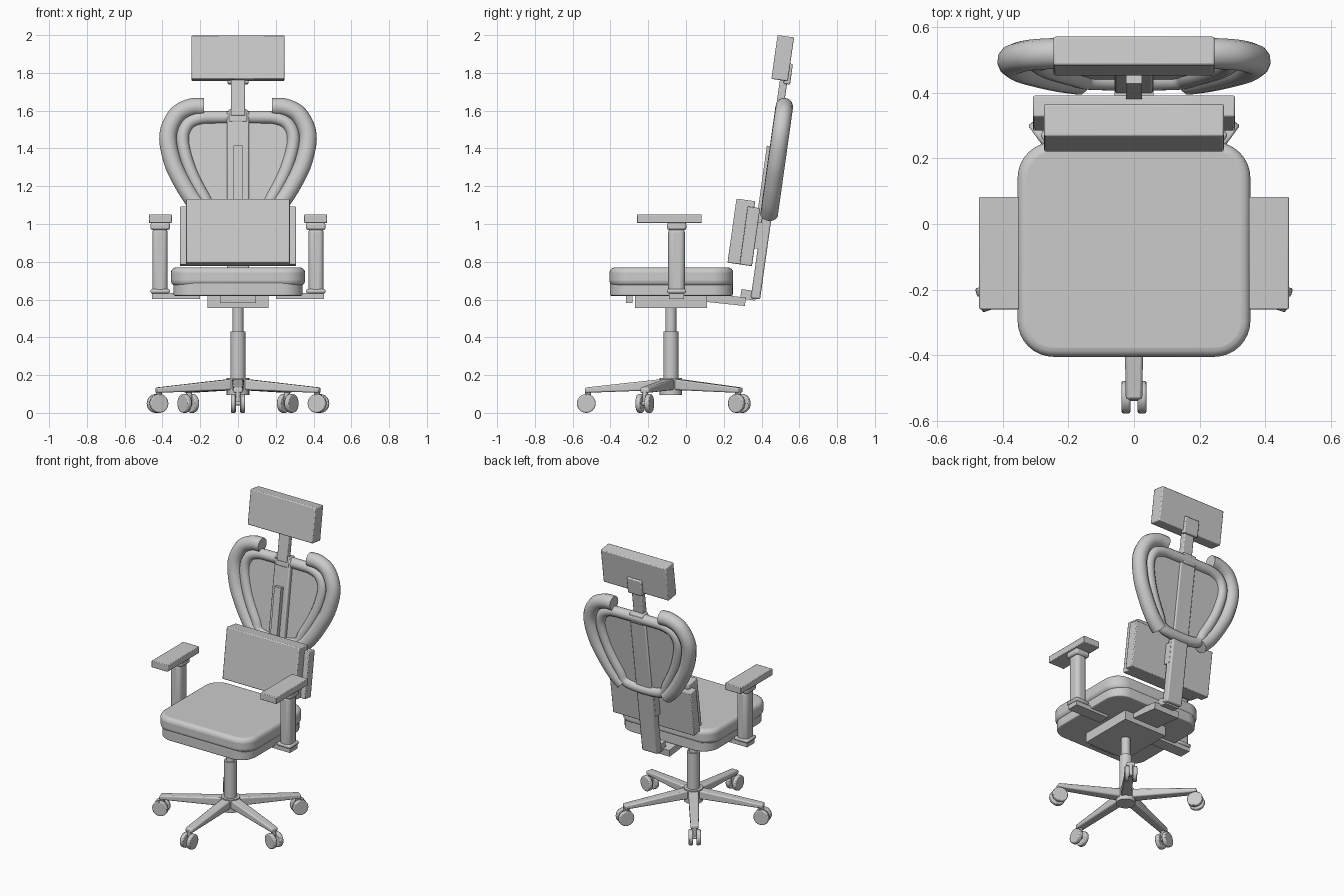
import bpy, bmesh, math
from mathutils import Matrix, Vector

if "Cube" in bpy.data.objects:
    bpy.data.objects.remove(bpy.data.objects["Cube"])

TILT = math.radians(-8)
BACK = Matrix.Translation((0, 0.433, 1.0)) @ Matrix.Rotation(TILT, 4, 'X')
BASE_Y = -0.08


def finish(name, bm, mat=Matrix(), bevel=0, segs=3):
    bmesh.ops.recalc_face_normals(bm, faces=bm.faces)
    me = bpy.data.meshes.new(name)
    bm.to_mesh(me)
    bm.free()
    me.transform(mat)
    ob = bpy.data.objects.new(name, me)
    bpy.context.collection.objects.link(ob)
    if bevel:
        m = ob.modifiers.new("bevel", 'BEVEL')
        m.width, m.segments, m.limit_method = bevel, segs, 'ANGLE'
        m.angle_limit = math.radians(50)
    smooth(ob)
    return ob


def smooth(ob):
    bpy.ops.object.select_all(action='DESELECT')
    ob.select_set(True)
    bpy.context.view_layer.objects.active = ob
    bpy.ops.object.shade_smooth_by_angle(angle=math.radians(35))


def box(name, size, loc, tilt=0, bevel=0, segs=2):
    bm = bmesh.new()
    bmesh.ops.create_cube(bm, size=1, matrix=Matrix.Diagonal((*size, 1)))
    return finish(name, bm, Matrix.Translation(loc) @ Matrix.Rotation(tilt, 4, 'X'), bevel, segs)


def span(name, x, y, z, **kw):
    return box(name, (x[1] - x[0], y[1] - y[0], z[1] - z[0]),
               (sum(x) / 2, sum(y) / 2, sum(z) / 2), **kw)


def cyl(name, r, z0, z1, mat, r2=None, sides=24, bevel=0):
    bm = bmesh.new()
    bmesh.ops.create_cone(bm, cap_ends=True, segments=sides, radius1=r, radius2=r2 or r,
                          depth=z1 - z0, matrix=Matrix.Translation((0, 0, (z0 + z1) / 2)))
    return finish(name, bm, mat, bevel, 2)


def rounded_slab(name, hx, y0, y1, z0, z1, r, bevel):
    bm = bmesh.new()
    vs = []
    for cx, cy, a0 in ((hx - r, y1 - r, 0), (r - hx, y1 - r, 90), (r - hx, y0 + r, 180), (hx - r, y0 + r, 270)):
        for i in range(9):
            a = math.radians(a0 + i * 90 / 8)
            vs.append(bm.verts.new((cx + r * math.cos(a), cy + r * math.sin(a), z0)))
    face = bm.faces.new(vs)
    new = bmesh.ops.extrude_face_region(bm, geom=[face])["geom"]
    bmesh.ops.translate(bm, vec=(0, 0, z1 - z0), verts=[v for v in new if isinstance(v, bmesh.types.BMVert)])
    return finish(name, bm, bevel=bevel, segs=4)


def spline(pts, closed, n=6):
    """Smooth (Catmull-Rom) path through x, world-z points on the back plane."""
    p = [Vector((x, 0, (z - 1) / math.cos(TILT))) for x, z in pts]
    k, out = len(p), []
    for i in range(k if closed else k - 1):
        a, b, c, d = [p[j % k] if closed else p[max(0, min(k - 1, j))] for j in range(i - 1, i + 3)]
        for s in range(n):
            t = s / n
            out.append(0.5 * (2 * b + (c - a) * t + (2 * a - 5 * b + 4 * c - d) * t * t
                              + (3 * b - a - 3 * c + d) * t ** 3))
    return out if closed else out + [p[-1]]


def tube(name, path, radius, closed):
    cu = bpy.data.curves.new(name, 'CURVE')
    cu.dimensions = '3D'
    cu.bevel_depth, cu.bevel_resolution, cu.use_fill_caps = radius, 4, True
    sp = cu.splines.new('POLY')
    sp.points.add(len(path) - 1)
    for q, v in zip(sp.points, path):
        q.co = (*(BACK @ v), 1)
    sp.use_cyclic_u = closed
    ob = bpy.data.objects.new(name, cu)
    bpy.context.collection.objects.link(ob)
    bpy.ops.object.select_all(action='DESELECT')
    ob.select_set(True)
    bpy.context.view_layer.objects.active = ob
    bpy.ops.object.convert(target='MESH')
    smooth(bpy.context.view_layer.objects.active)


# Seat, seat pan and tilt mechanism
rounded_slab("seat_cushion", 0.355, -0.405, 0.25, 0.672, 0.77, 0.11, 0.028)
rounded_slab("seat_pan", 0.342, -0.403, 0.248, 0.62, 0.69, 0.11, 0.008)
span("tilt_mechanism", (-0.162, 0.162), (-0.27, 0.11), (0.555, 0.63))
span("front_stop", (-0.095, 0.095), (-0.318, -0.282), (0.583, 0.63))
box("back_bracket", (0.19, 0.24, 0.045), (0, 0.195, 0.601), math.radians(-6))
box("back_bracket_joint", (0.1, 0.08, 0.05), (0, 0.33, 0.625), TILT)

# Gas column and hub
at = Matrix.Translation((0, BASE_Y, 0))
cyl("base_hub", 0.06, 0.095, 0.185, at)
cyl("column_sleeve", 0.04, 0.18, 0.43, at)
cyl("column_piston", 0.029, 0.42, 0.57, at)

# Five tapered legs with twin-wheel casters
for i in range(5):
    rot = at @ Matrix.Rotation(math.radians(-90 + 72 * i), 4, 'Z')
    bm = bmesh.new()
    rings = []
    for x, w, z0, z1 in ((0.02, 0.033, 0.122, 0.182), (0.455, 0.025, 0.106, 0.134)):
        rings.append([bm.verts.new((x, y, z)) for y, z in ((-w, z0), (w, z0), (w, z1), (-w, z1))])
        bm.faces.new(rings[-1])
    for j in range(4):
        k = (j + 1) % 4
        bm.faces.new((rings[0][j], rings[0][k], rings[1][k], rings[1][j]))
    finish(f"base_leg_{i}", bm, rot, 0.008, 2)
    cyl(f"caster_stem_{i}", 0.016, 0.04, 0.12, rot @ Matrix.Translation((0.44, 0, 0)), sides=12)
    axle = rot @ Matrix.Translation((0.448, 0, 0.05)) @ Matrix.Rotation(math.pi / 2, 4, 'X')
    cyl(f"caster_axle_{i}", 0.012, -0.02, 0.02, axle, sides=12)
    for s, side in ((-1, "a"), (1, "b")):
        z0, z1 = sorted((s * 0.011, s * 0.038))
        cyl(f"caster_wheel_{i}_{side}", 0.05, z0, z1, axle, bevel=0.006)

# Armrests
for s, side in ((-1, "left"), (1, "right")):
    def sx(a, b):
        return tuple(sorted((s * a, s * b)))
    span(f"arm_pad_{side}", sx(0.35, 0.472), (-0.26, 0.083), (1.005, 1.05), bevel=0.004)
    span(f"arm_collar_{side}", sx(0.36, 0.464), (-0.1, 0.002), (0.968, 1.008), bevel=0.012)
    span(f"arm_post_{side}", sx(0.373, 0.453), (-0.094, -0.006), (0.63, 0.98), bevel=0.025, segs=4)
    span(f"arm_foot_{side}", sx(0.36, 0.464), (-0.1, 0.0), (0.632, 0.656), bevel=0.01)
    span(f"arm_bracket_{side}", sx(0.2, 0.455), (-0.09, -0.01), (0.603, 0.636))

# Spine, front rail and lumbar cushion
box("spine", (0.118, 0.05, 1.0), (0, 0.437, 1.1), TILT, 0.008)
box("spine_rail", (0.05, 0.03, 0.46), (0, 0.411, 1.185), TILT)
box("lumbar_mount", (0.12, 0.09, 0.14), (0, 0.375, 0.94), TILT)
box("lumbar_shell", (0.615, 0.066, 0.31), (0, 0.338, 0.935), TILT, 0.005)
box("lumbar_cushion", (0.548, 0.1, 0.342), (0, 0.293, 0.958), TILT, 0.006)

# Upper back: inner hoop, mesh panel and padded outer rims
right = [(0.1, 1.565), (0.2, 1.56), (0.268, 1.525), (0.293, 1.44), (0.255, 1.29), (0.18, 1.14), (0.12, 1.06)]
loop = spline(right + [(-x, z) for x, z in reversed(right)], True)
tube("back_hoop", loop, 0.034, True)
bm = bmesh.new()
face = bm.faces.new([bm.verts.new(v + Vector((0, -0.005, 0))) for v in loop])
new = bmesh.ops.extrude_face_region(bm, geom=[face])["geom"]
bmesh.ops.translate(bm, vec=(0, 0.01, 0), verts=[v for v in new if isinstance(v, bmesh.types.BMVert)])
finish("back_panel", bm, BACK)
rim = [(0.18, 1.62), (0.25, 1.617), (0.325, 1.575), (0.37, 1.47), (0.347, 1.33), (0.29, 1.21), (0.225, 1.11), (0.165, 1.05)]
for s, side in ((-1, "left"), (1, "right")):
    tube(f"back_rim_{side}", spline([(s * x, z) for x, z in rim], False), 0.047, False)

# Headrest and neck
box("neck_collar", (0.1, 0.065, 0.07), (0, 0.508, 1.57), TILT, 0.008)
box("neck_post", (0.076, 0.04, 0.24), (0, 0.507, 1.69), TILT, 0.006)
box("headrest_bracket", (0.11, 0.035, 0.11), (0, 0.541, 1.795), TILT, 0.006)
box("headrest", (0.492, 0.088, 0.234), (0, 0.512, 1.878), TILT, 0.006)
